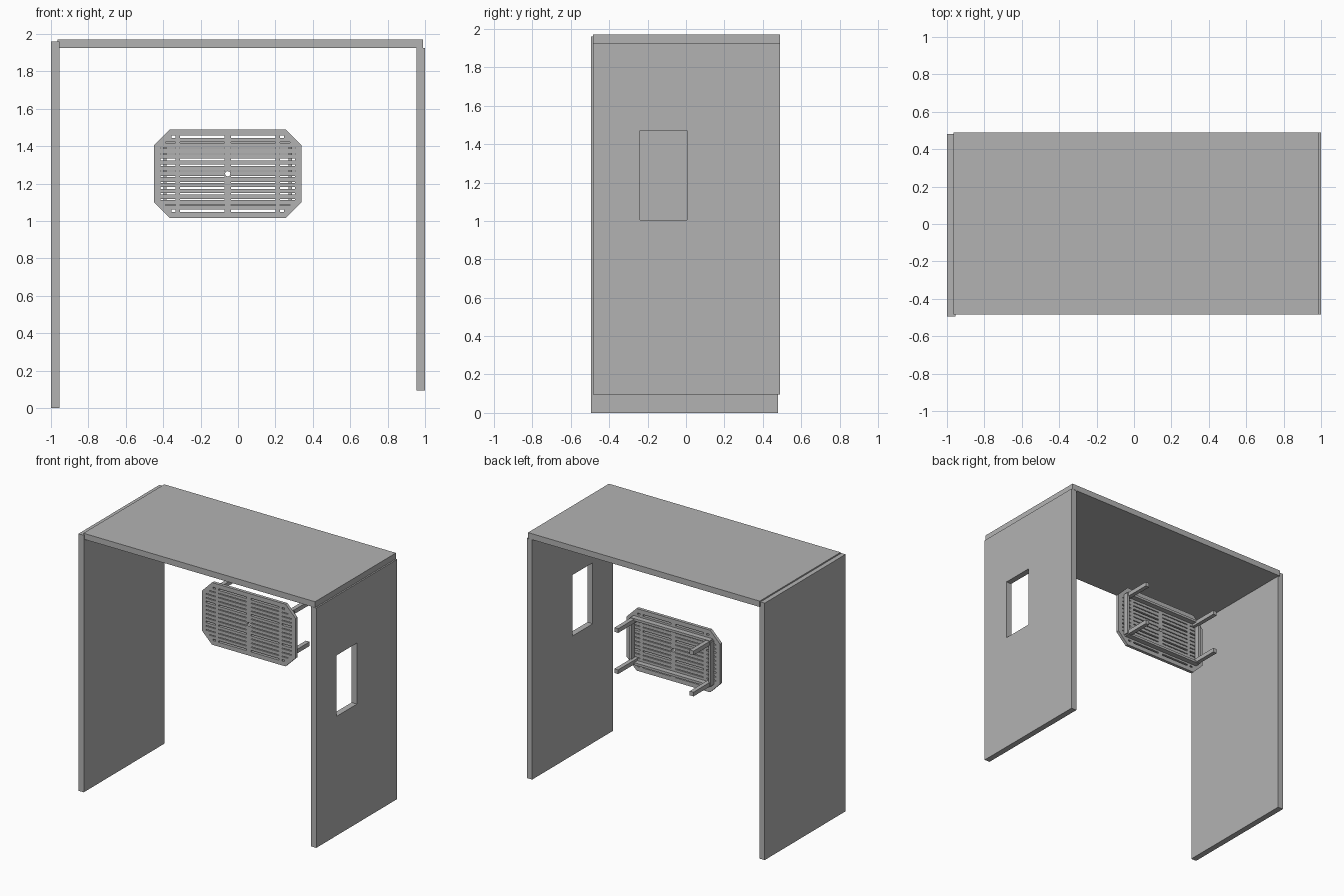
import bpy
import bmesh
import math
from mathutils import Matrix, Vector

cube = bpy.data.objects.get("Cube")
if cube:
    bpy.data.objects.remove(cube, do_unlink=True)

grey = bpy.data.materials.new("plain_grey")
grey.use_nodes = True
grey.diffuse_color = (0.45, 0.45, 0.45, 1)
grey.node_tree.nodes["Principled BSDF"].inputs["Base Color"].default_value = grey.diffuse_color


def add_box(bm, lo, hi):
    lo, hi = Vector(lo), Vector(hi)
    place = Matrix.Translation((lo + hi) / 2) @ Matrix.Diagonal((*(hi - lo), 1))
    bmesh.ops.create_cube(bm, size=1, matrix=place)


def finish(name, bm):
    bmesh.ops.recalc_face_normals(bm, faces=bm.faces)
    mesh = bpy.data.meshes.new(name)
    bm.to_mesh(mesh)
    bm.free()
    mesh.materials.append(grey)
    obj = bpy.data.objects.new(name, mesh)
    bpy.context.collection.objects.link(obj)
    return obj


def box(name, lo, hi):
    bm = bmesh.new()
    add_box(bm, lo, hi)
    return finish(name, bm)


def cut(target, cutter):
    mod = target.modifiers.new("cut", 'BOOLEAN')
    mod.operation = 'DIFFERENCE'
    mod.solver = 'EXACT'
    mod.object = cutter
    bpy.context.view_layer.objects.active = target
    bpy.ops.object.modifier_apply(modifier=mod.name)
    bpy.data.objects.remove(cutter, do_unlink=True)


# Room panels, with a window through one wall
box("left_hand_wall", (-1, -0.495, 0), (-0.955, 0.48, 1.96))
box("roof_panel", (-0.965, -0.485, 1.925), (0.99, 0.49, 1.97))
wall = box("window_wall", (0.955, -0.485, 0.095), (1, 0.49, 1.924))
cut(wall, box("window_cutter", (0.9, -0.24, 1.005), (1.1, 0.005, 1.47)))

# Table lying on its side: octagonal top
CX, CZ = -0.055, 1.2525
FRONT, BACK, TIP = 0.208, 0.232, 0.465
W, H, C = 0.395, 0.237, 0.085

bm = bmesh.new()
corners = []
for sx, sz in ((1, 1), (-1, 1), (-1, -1), (1, -1)):
    pair = [(sx * W, sz * (H - C)), (sx * (W - C), sz * H)]
    corners += pair if sx * sz > 0 else pair[::-1]
face = bm.faces.new([bm.verts.new((CX + x, FRONT, CZ + z)) for x, z in corners])
ext = bmesh.ops.extrude_face_region(bm, geom=[face])
moved = [v for v in ext["geom"] if isinstance(v, bmesh.types.BMVert)]
bmesh.ops.translate(bm, verts=moved, vec=(0, BACK - FRONT, 0))
top = finish("table_top", bm)

# Slots between the slats, plus the central parasol hole
ROWS, PITCH = 14, 0.0305
bm = bmesh.new()
for row in range(ROWS):
    z = (row - (ROWS - 1) / 2) * PITCH
    half = 0.006 if row in (0, 4, 9, 13) else 0.003
    for a, b in ((0.018, 0.255), (0.28, min(0.36, 0.5 - abs(z)))):
        for side in (-1, 1):
            x0, x1 = sorted((side * a, side * b))
            add_box(bm, (CX + x0, FRONT - 0.1, CZ + z - half),
                    (CX + x1, BACK + 0.1, CZ + z + half))
hole = Matrix.Translation((CX, BACK, CZ)) @ Matrix.Rotation(math.pi / 2, 4, 'X')
bmesh.ops.create_cone(bm, cap_ends=True, segments=16, radius1=0.014,
                      radius2=0.014, depth=0.2, matrix=hole)
cut(top, finish("slot_cutter", bm))

# Apron rails and legs behind the top
RX, RZ, T = 0.335, 0.168, 0.009
for side, label in ((-1, "low"), (1, "high")):
    z = CZ + side * RZ
    box(label + "_long_rail", (CX - RX, BACK, z - T), (CX + RX, BACK + 0.04, z + T))
    x = CX + side * RX
    box(label + "_end_rail", (x - T, BACK, CZ - RZ), (x + T, BACK + 0.04, CZ + RZ))
    for end in (-1, 1):
        x, z, r = CX + end * 0.318, CZ + side * 0.157, 0.016
        box("table_leg", (x - r, BACK, z - r), (x + r, TIP, z + r))
